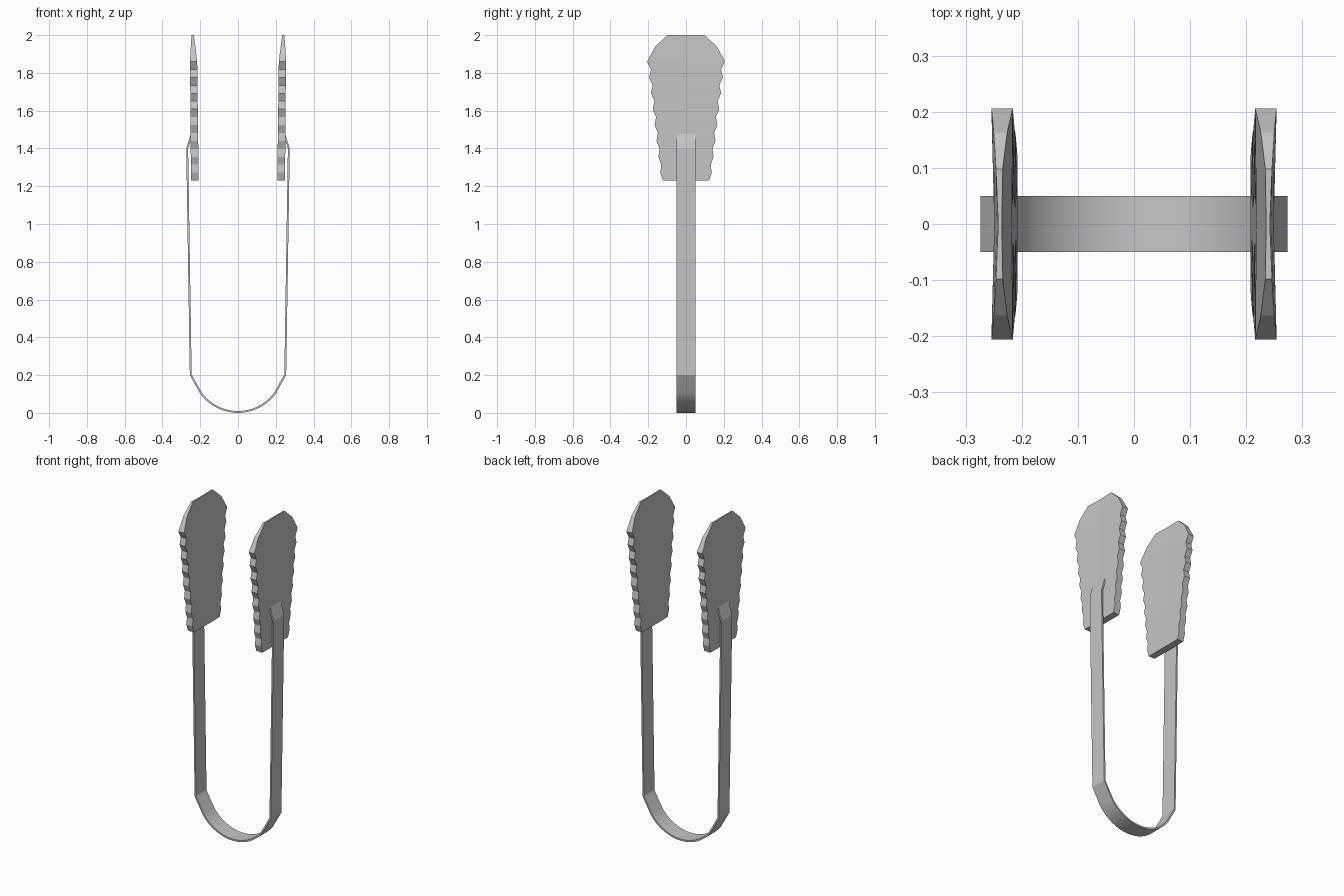
import bpy, bmesh, math
from mathutils import Vector

if "Cube" in bpy.data.objects:
    bpy.data.objects.remove(bpy.data.objects["Cube"])

steel = bpy.data.materials.new("light_grey_steel")
steel.diffuse_color = (0.56, 0.56, 0.56, 1)
steel.use_nodes = True
steel.node_tree.nodes["Principled BSDF"].inputs["Base Color"].default_value = steel.diffuse_color


def make_object(name, bm, smooth_angle=None):
    bmesh.ops.recalc_face_normals(bm, faces=bm.faces)
    mesh = bpy.data.meshes.new(name)
    bm.to_mesh(mesh)
    bm.free()
    obj = bpy.data.objects.new(name, mesh)
    bpy.context.collection.objects.link(obj)
    mesh.materials.append(steel)
    if smooth_angle:
        bpy.ops.object.select_all(action='DESELECT')
        bpy.context.view_layer.objects.active = obj
        obj.select_set(True)
        bpy.ops.object.shade_smooth_by_angle(angle=smooth_angle)
    return obj


# Spring strap: outer line of one arm, rounded bottom, mirrored second arm
radius, sweep, steps = 0.247, math.radians(54), 28
arm = [(0.255, 0.2), (0.274, 1.4), (0.252, 1.47), (0.236, 1.51)]
arc = []
for i in range(steps + 1):
    a = -sweep + 2 * sweep * i / steps
    arc.append((radius * math.sin(a), radius - radius * math.cos(a)))
path = [Vector(p) for p in [(-x, z) for x, z in reversed(arm)] + arc + arm]


def strap_inner(i, thickness=0.01):
    before = (path[i] - path[max(i - 1, 0)])
    after = (path[min(i + 1, len(path) - 1)] - path[i])
    tangent = (before.normalized() + after.normalized()).normalized()
    return path[i] + thickness * Vector((-tangent.y, tangent.x))


bm = bmesh.new()
rings = []
for i, p in enumerate(path):
    q = strap_inner(i)
    rings.append([bm.verts.new((c.x, y, c.y)) for c, y in
                  ((p, -0.05), (p, 0.05), (q, 0.05), (q, -0.05))])
for a, b in zip(rings, rings[1:]):
    for k in range(4):
        n = (k + 1) % 4
        bm.faces.new((a[k], a[n], b[n], b[k]))
bm.faces.new(rings[0])
bm.faces.new(rings[-1])
make_object("spring_strap", bm, math.radians(12))

# Gripping paddles: rows of (height, half width, inner x, outer x, centre dish)
rows = [(2.0, 0.098, 0.234, 0.246, 0.004), (1.94, 0.163, 0.226, 0.250, 0.005)]
for k in range(16):
    t = k / 15
    width = 0.206 - 0.005 * k if k % 2 == 0 else 0.185 - 0.0045 * (k - 1)
    rows.append((1.86 - 0.042 * k, width, 0.216 - 0.008 * t, 0.254 - 0.005 * t,
                 0.005 * (1 - t)))


def paddle(name, side):
    bm = bmesh.new()
    rings = []
    for z, w, x_in, x_out, dish in rows:
        loop = [(x_in, -w), (x_in + dish * 0.4, 0), (x_in, w),
                (x_out, w), (x_out - dish, 0), (x_out, -w)]
        rings.append([bm.verts.new((side * x, y, z)) for x, y in loop])
    for a, b in zip(rings, rings[1:]):
        for k in range(6):
            n = (k + 1) % 6
            bm.faces.new((a[k], a[n], b[n], b[k]))
    for r in (rings[0], rings[-1]):
        bm.faces.new((r[0], r[1], r[4], r[5]))
        bm.faces.new((r[1], r[2], r[3], r[4]))
    make_object(name, bm)


paddle("left_paddle", -1)
paddle("right_paddle", 1)
